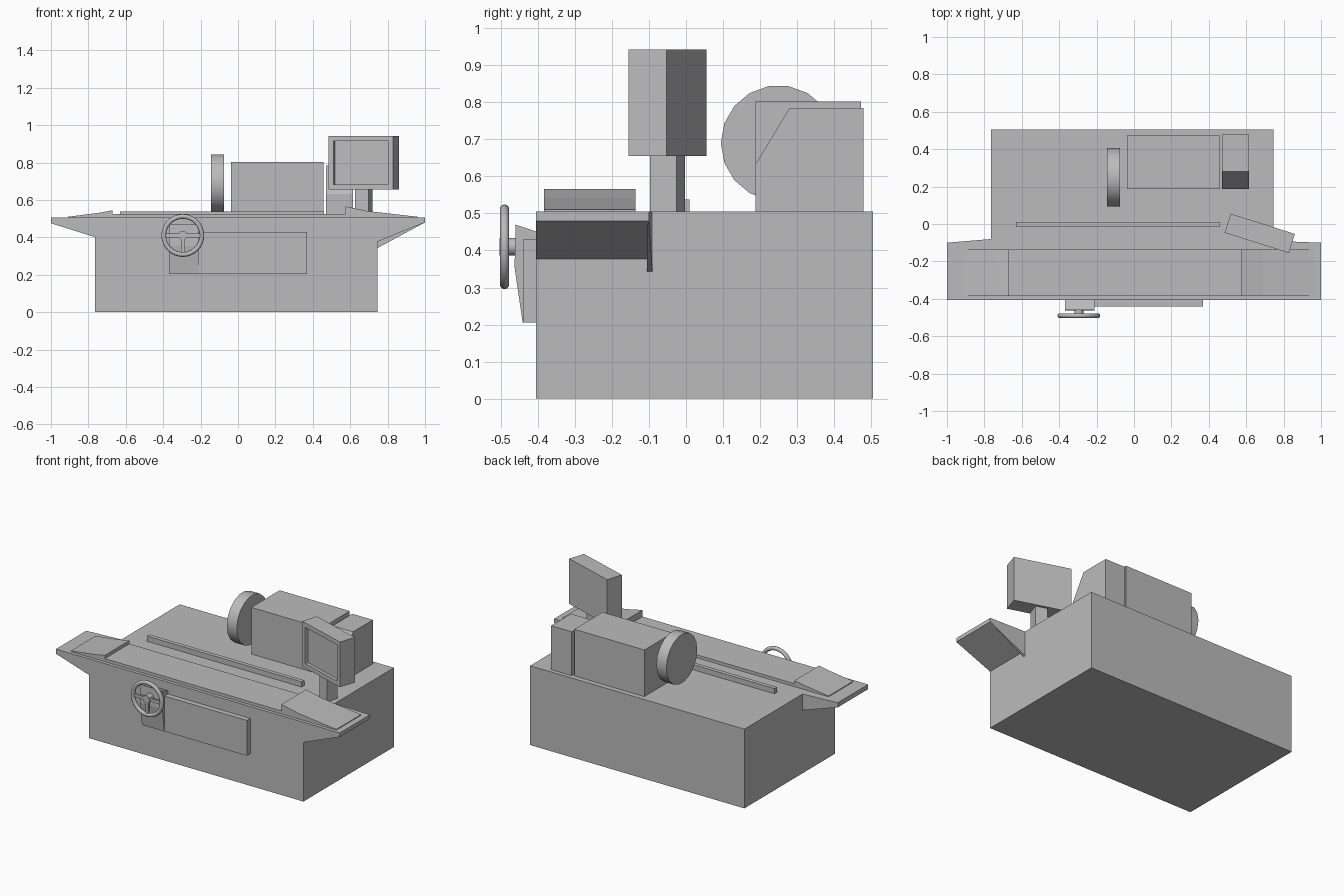
import bpy, bmesh, math
from mathutils import Matrix, Vector

if "Cube" in bpy.data.objects:
    bpy.data.objects.remove(bpy.data.objects["Cube"], do_unlink=True)

grey = bpy.data.materials.new("machine_grey")
grey.use_nodes = True
tone = (0.5, 0.5, 0.5, 1)
grey.diffuse_color = tone
next(n for n in grey.node_tree.nodes if n.type == "BSDF_PRINCIPLED").inputs["Base Color"].default_value = tone


def finish(name, bm, smooth=False):
    bmesh.ops.recalc_face_normals(bm, faces=bm.faces)
    mesh = bpy.data.meshes.new(name)
    bm.to_mesh(mesh)
    bm.free()
    mesh.materials.append(grey)
    obj = bpy.data.objects.new(name, mesh)
    bpy.context.collection.objects.link(obj)
    if smooth:
        bpy.ops.object.select_all(action="DESELECT")
        obj.select_set(True)
        bpy.context.view_layer.objects.active = obj
        bpy.ops.object.shade_smooth_by_angle(angle=math.radians(40))
    return obj


def box_mesh(x, y, z):
    bm = bmesh.new()
    bmesh.ops.create_cube(bm, size=1)
    for v in bm.verts:
        v.co = Vector([r[0] if c < 0 else r[1] for c, r in zip(v.co, (x, y, z))])
    return bm


def box(name, x, y, z):
    return finish(name, box_mesh(x, y, z))


def prism(name, profile, axis, start, end):
    """Extrude a (horizontal, z) profile along x or y."""
    bm = bmesh.new()
    place = (lambda h, z: (start, h, z)) if axis == "x" else (lambda h, z: (h, start, z))
    face = bm.faces.new([bm.verts.new(place(h, z)) for h, z in profile])
    new = bmesh.ops.extrude_face_region(bm, geom=[face])["geom"]
    shift = Vector((end - start, 0, 0) if axis == "x" else (0, end - start, 0))
    bmesh.ops.translate(bm, verts=[g for g in new if isinstance(g, bmesh.types.BMVert)], vec=shift)
    return finish(name, bm)


def cylinder(name, centre, radius, depth, sides, turn):
    bm = bmesh.new()
    bmesh.ops.create_cone(bm, cap_ends=True, segments=sides, radius1=radius, radius2=radius,
                          depth=depth, matrix=Matrix.Translation(centre) @ turn)
    return finish(name, bm, True)


along_x = Matrix.Rotation(math.pi / 2, 4, "Y")
along_y = Matrix.Rotation(math.pi / 2, 4, "X")

# Cabinet and overhanging table wings
TOP, FRONT = 0.505, -0.405
box("base_cabinet", (-0.765, 0.745), (FRONT, 0.505), (0, TOP))


def wing(name, inner, tip, y_front, back_inner, back_tip, low_inner, low_tip):
    bm = box_mesh((0, 1), (0, 1), (0, 1))
    for v in bm.verts:
        x, y, z = v.co
        back = back_tip if x else back_inner
        low = low_tip if x else low_inner
        v.co = (tip if x else inner, back if y else y_front, TOP if z else low)
    finish(name, bm)


wing("left_wing", 0.74, 1.0, FRONT, -0.1, -0.105, 0.375, 0.48)
wing("left_wing_gusset", 0.74, 1.0, -0.105, -0.09, -0.1, 0.34, 0.48)
wing("right_wing", -0.76, -1.0, FRONT, -0.08, -0.1, 0.40, 0.475)

# Sliding table with raised way covers at both ends
prism("table_and_covers", [(-0.91, 0.5), (-0.91, 0.51), (-0.74, 0.532), (-0.67, 0.545),
                           (-0.67, 0.524), (0.575, 0.524), (0.575, 0.566), (0.69, 0.541),
                           (0.962, 0.51), (0.962, 0.5)], "y", -0.384, -0.136)
box("rear_rail", (-0.63, 0.46), (-0.016, 0.01), (0.5, 0.538))

# Front panel and handwheel boss
box("front_panel", (-0.37, 0.37), (-0.44, -0.4), (0.205, 0.43))
prism("handwheel_boss", [(-0.4, 0.45), (-0.46, 0.47), (-0.463, 0.355),
                         (-0.441, 0.205), (-0.4, 0.205)], "x", -0.368, -0.21)

# Handwheel: torus rim, hub and three spokes
hub = Vector((-0.295, -0.49, 0.41))
bpy.ops.mesh.primitive_torus_add(major_radius=0.102, minor_radius=0.0125, major_segments=32,
                                 minor_segments=10, location=hub, rotation=(math.pi / 2, 0, 0))
rim = bpy.context.object
rim.name = "handwheel_rim"
rim.data.materials.append(grey)
bpy.ops.object.shade_smooth_by_angle(angle=math.radians(60))
cylinder("handwheel_shaft", hub + Vector((0, 0.012, 0)), 0.024, 0.05, 16, along_y)
for name, angle in (("left_spoke", 0), ("lower_spoke", math.pi / 2), ("right_spoke", math.pi)):
    bm = box_mesh((0, 0.1), (-0.007, 0.007), (-0.01, 0.01))
    bm.transform(Matrix.Translation(hub) @ Matrix.Rotation(angle, 4, "Y"))
    finish(name, bm)

# Wheel head: grinding wheel, spindle housing and chamfered motor housing
cylinder("grinding_wheel", (-0.11, 0.25, 0.69), 0.156, 0.07, 18, along_x)
box("spindle_housing", (-0.037, 0.457), (0.187, 0.472), (0.5, 0.802))
prism("motor_housing", [(0.187, 0.5), (0.187, 0.632), (0.28, 0.785), (0.479, 0.785),
                        (0.479, 0.5)], "x", 0.47, 0.615)

# Turned control console on a post, with a recessed screen
turned = Matrix.Translation((0.6725, -0.05, 0)) @ Matrix.Rotation(math.radians(-17.5), 4, "Z")
bm = box_mesh((-0.0375, 0.0375), (-0.0375, 0.0375), (0.5, 0.66))
bm.transform(turned)
finish("console_post", bm)
bm = box_mesh((-0.18, 0.18), (-0.0535, 0.0535), (0.655, 0.943))
bm.normal_update()
screen = min(bm.faces, key=lambda f: f.calc_center_median().y)
bmesh.ops.inset_region(bm, faces=[screen], thickness=0.04)
bmesh.ops.inset_region(bm, faces=[screen], thickness=0.0005, depth=-0.02)
bm.transform(turned)
finish("control_console", bm)
